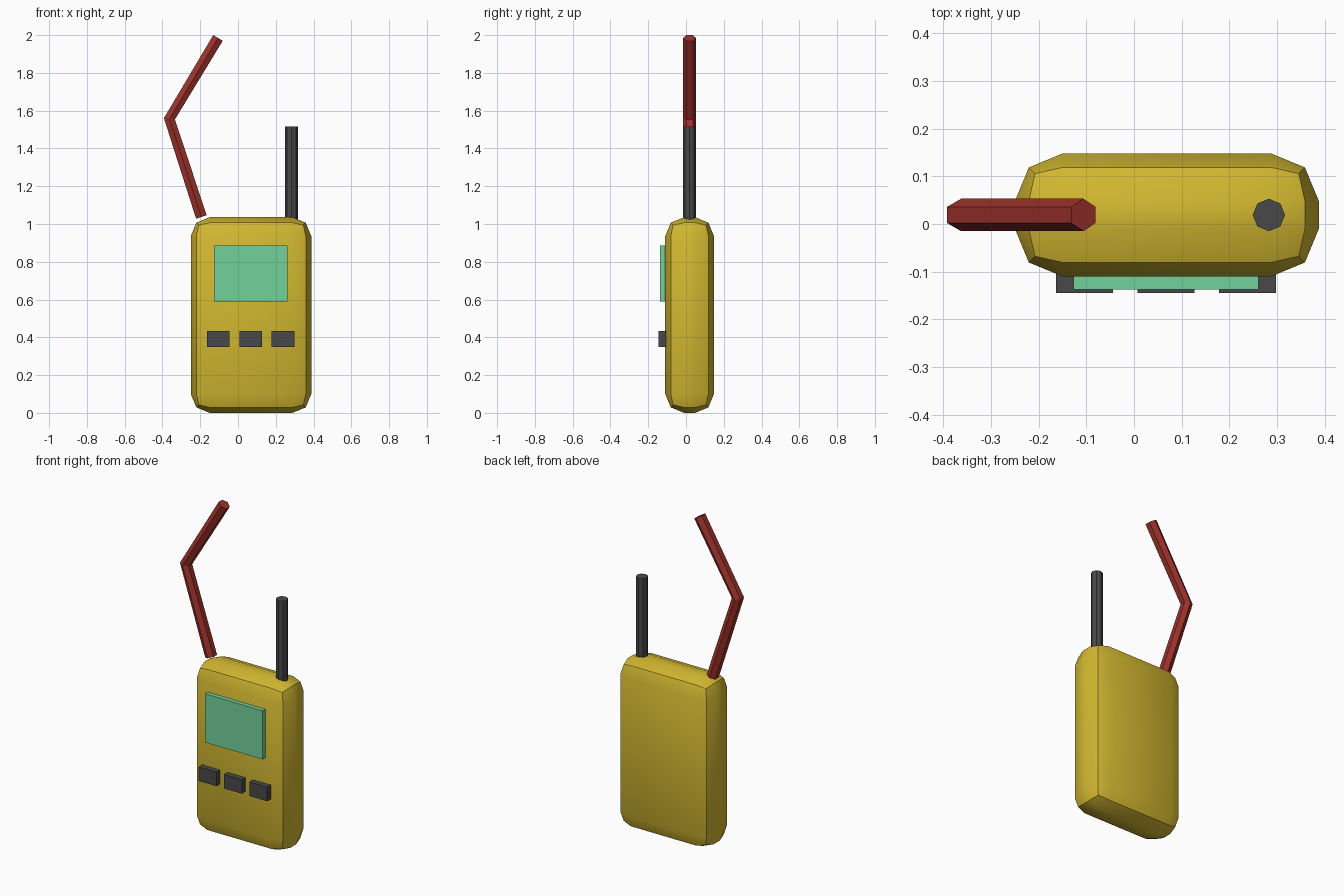
import bpy
import bmesh
from math import cos, sin, pi
from mathutils import Matrix, Vector

default = bpy.data.objects.get("Cube")
if default:
    bpy.data.objects.remove(default, do_unlink=True)

MID_X, MID_Y = 0.069, 0.019   # centre of the casing


def material(name, colour):
    mat = bpy.data.materials.new(name)
    mat.use_nodes = True
    mat.diffuse_color = (*colour, 1)
    mat.node_tree.nodes["Principled BSDF"].inputs["Base Color"].default_value = (*colour, 1)
    return mat


yellow = material("yellow casing", (0.65, 0.48, 0.03))
green = material("pale green screen", (0.17, 0.64, 0.33))
black = material("dark grey plastic", (0.066, 0.066, 0.066))
red = material("red wire", (0.34, 0.032, 0.025))


def finish(name, bm, mat):
    bmesh.ops.recalc_face_normals(bm, faces=bm.faces)
    mesh = bpy.data.meshes.new(name)
    bm.to_mesh(mesh)
    bm.free()
    mesh.materials.append(mat)
    obj = bpy.data.objects.new(name, mesh)
    bpy.context.collection.objects.link(obj)
    return obj


def box(name, centre, size, mat, bevel=0):
    bm = bmesh.new()
    bmesh.ops.create_cube(bm, size=1, matrix=Matrix.LocRotScale(Vector(centre), None, Vector(size)))
    if bevel:
        bmesh.ops.bevel(bm, geom=bm.edges[:], offset=bevel, segments=2,
                        profile=0.5, affect='EDGES')
    return finish(name, bm, mat)


def tube(name, path, radius, sides, mat):
    """Sweep a polygon along a path lying in an xz plane."""
    path = [Vector(p) for p in path]
    bm = bmesh.new()
    rings = []
    for i, p in enumerate(path):
        steps = [(b - a).normalized() for a, b in zip(path, path[1:])]
        tangent = (steps[max(i - 1, 0)] + steps[min(i, len(steps) - 1)]).normalized()
        depth = Vector((0, 1, 0))
        across = depth.cross(tangent)
        rings.append([bm.verts.new(p + radius * (depth * cos(2 * pi * k / sides)
                                                 + across * sin(2 * pi * k / sides)))
                      for k in range(sides)])
    for low, high in zip(rings, rings[1:]):
        for k in range(sides):
            n = (k + 1) % sides
            bm.faces.new((low[k], low[n], high[n], high[k]))
    bm.faces.new(rings[0])
    bm.faces.new(rings[-1])
    return finish(name, bm, mat)


# Rounded casing, softly shaded
casing = box("casing", (MID_X, MID_Y, 0.518), (0.638, 0.258, 1.036), yellow, bevel=0.1)
bpy.ops.object.select_all(action='DESELECT')
casing.select_set(True)
bpy.context.view_layer.objects.active = casing
bpy.ops.object.shade_smooth_by_angle(angle=pi / 6)

# Screen and row of buttons on the front
box("screen", (0.067, -0.112, 0.738), (0.388, 0.05, 0.296), green)
for side, label in zip((-1, 0, 1), ("right", "middle", "left")):
    box(f"button_{label}", (0.067 + side * 0.171, -0.115, 0.391), (0.12, 0.06, 0.085), black)

# Straight aerial and bent wire on the top
tube("aerial", [(0.283, MID_Y, 1.02), (0.283, MID_Y, 1.515)], 0.034, 8, black)
tube("bent_wire", [(-0.194, MID_Y, 1.037), (-0.363, MID_Y, 1.557), (-0.106, MID_Y, 1.985)],
     0.034, 6, red)
